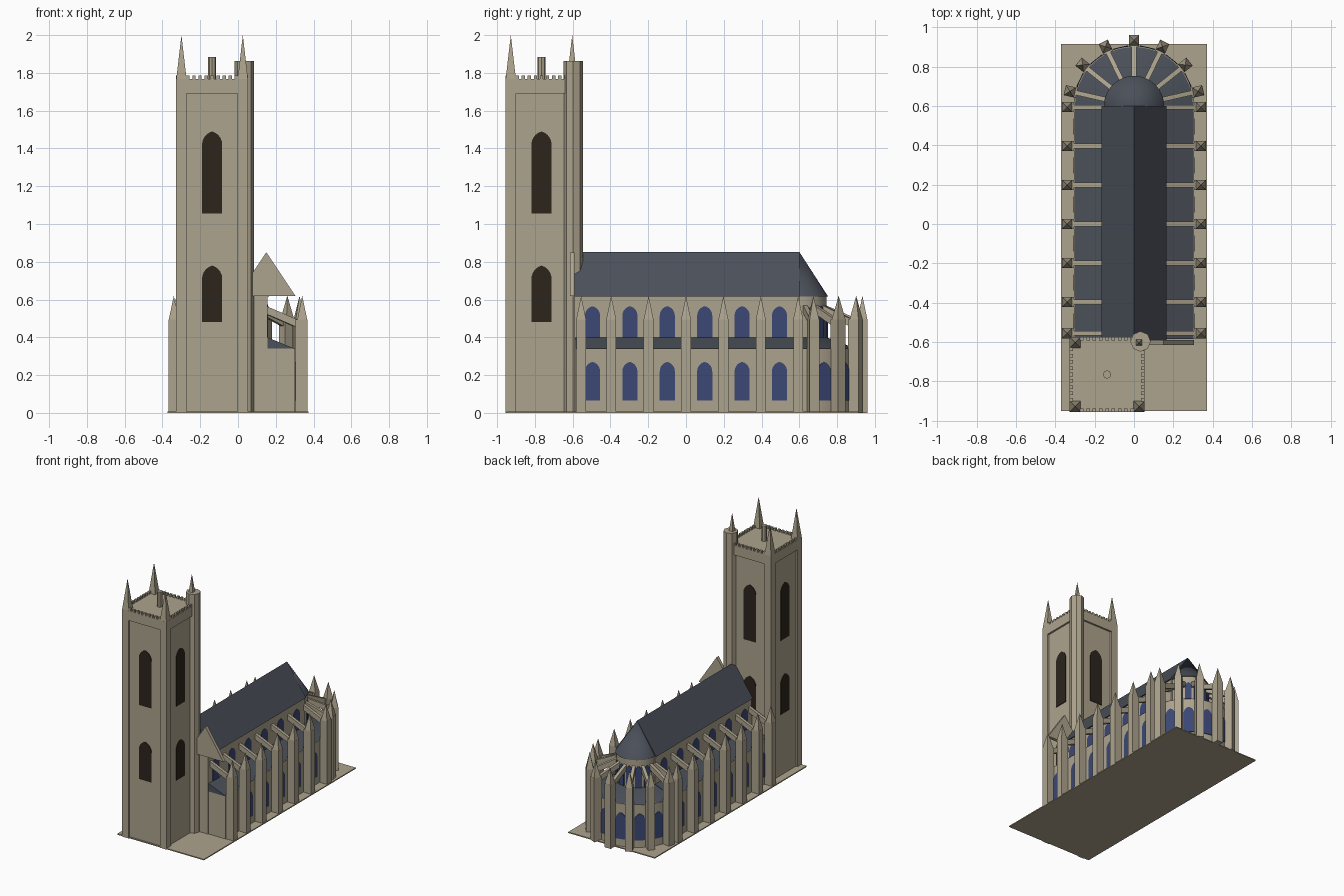
import bpy, bmesh
from math import pi, sin, cos, atan2, radians
from mathutils import Matrix

if "Cube" in bpy.data.objects:
    bpy.data.objects.remove(bpy.data.objects["Cube"])


def material(name, rgb):
    m = bpy.data.materials.new(name)
    m.diffuse_color = (*rgb, 1)
    m.use_nodes = True
    m.node_tree.nodes["Principled BSDF"].inputs["Base Color"].default_value = m.diffuse_color
    return m


STONE = material("stone", (0.42, 0.37, 0.27))
SLATE = material("slate", (0.07, 0.08, 0.10))
GLASS = material("blue_glass", (0.045, 0.065, 0.18))
DARK = material("dark_opening", (0.025, 0.018, 0.012))
I4 = Matrix.Identity(4)


def finish(bm, name, mat, smooth=False):
    bmesh.ops.recalc_face_normals(bm, faces=bm.faces)
    me = bpy.data.meshes.new(name)
    bm.to_mesh(me)
    bm.free()
    me.materials.append(mat)
    ob = bpy.data.objects.new(name, me)
    bpy.context.collection.objects.link(ob)
    if smooth:
        bpy.ops.object.select_all(action='DESELECT')
        ob.select_set(True)
        bpy.context.view_layer.objects.active = ob
        bpy.ops.object.shade_smooth_by_angle(angle=radians(30))


def prism(bm, pts, y0, y1, M=I4):
    """XZ polygon extruded from y0 to y1."""
    f = bm.faces.new([bm.verts.new(M @ Matrix.Translation((x, y0, z)).translation) for x, z in pts])
    r = bmesh.ops.extrude_face_region(bm, geom=[f])
    vs = [v for v in r['geom'] if isinstance(v, bmesh.types.BMVert)]
    bmesh.ops.translate(bm, verts=vs, vec=M.to_3x3() @ Matrix.Translation((0, y1 - y0, 0)).translation)


def box(bm, x0, x1, y0, y1, z0, z1, M=I4):
    prism(bm, [(x0, z0), (x1, z0), (x1, z1), (x0, z1)], y0, y1, M)


def cone(bm, x, y, z0, z1, r0, r1, n, M=I4, turn=0):
    T = M @ Matrix.Translation((x, y, (z0 + z1) / 2)) @ Matrix.Rotation(turn, 4, 'Z')
    bmesh.ops.create_cone(bm, cap_ends=True, segments=n, radius1=r0, radius2=r1,
                          depth=z1 - z0, matrix=T)


def spire(bm, x, y, z0, z1, half, M=I4):
    cone(bm, x, y, z0, z1, half * 2 ** 0.5, 0, 4, M, pi / 4)


def place(x, y, a=0):
    return Matrix.Translation((x, y, 0)) @ Matrix.Rotation(a, 4, 'Z')


def window(bm, M, dist, w, z0, z1, rise):
    """Pointed-arch panel standing on the local +X side at the given distance."""
    a = w / 2
    R = (a * a + rise * rise) / (2 * a)
    end = atan2(rise, R - a)
    right = [(a - R + R * cos(end * i / 5), z1 - rise + R * sin(end * i / 5)) for i in range(6)]
    pts = [(-a, z0), (a, z0)] + right + [(-x, z) for x, z in right[-2::-1]]
    prism(bm, pts, -0.016, 0.004, M @ Matrix.Translation((dist, 0, 0)) @ Matrix.Rotation(-pi / 2, 4, 'Z'))


APSE_Y, BAY = 0.6, 0.198
sides = (0, pi)

# Ground slab
bm = bmesh.new()
box(bm, -0.372, 0.372, -0.95, 0.914, 0, 0.008)
finish(bm, "base_slab", STONE)

# Aisle and nave walls, with rounded east end
bm = bmesh.new()
box(bm, -0.303, 0.303, -0.585, APSE_Y, 0, 0.34)
finish(bm, "aisle_walls", STONE)
bm = bmesh.new()
box(bm, -0.155, 0.155, -0.59, APSE_Y, 0, 0.618)
finish(bm, "nave_walls", STONE)
bm = bmesh.new()
cone(bm, 0, APSE_Y, 0, 0.34, 0.303, 0.303, 48)
finish(bm, "apse_aisle_wall", STONE, True)
bm = bmesh.new()
cone(bm, 0, APSE_Y, 0, 0.618, 0.145, 0.145, 48)
finish(bm, "apse_upper_wall", STONE, True)

# Roofs
bm = bmesh.new()
prism(bm, [(-0.305, 0.338), (0.305, 0.338), (0.155, 0.4), (-0.155, 0.4)], -0.585, APSE_Y)
finish(bm, "aisle_roof", SLATE)
bm = bmesh.new()
cone(bm, 0, APSE_Y, 0.338, 0.4, 0.305, 0.145, 48)
finish(bm, "apse_aisle_roof", SLATE, True)
bm = bmesh.new()
prism(bm, [(-0.165, 0.615), (0.165, 0.615), (0, 0.852)], -0.59, APSE_Y)
finish(bm, "nave_roof", SLATE)
bm = bmesh.new()
cone(bm, 0, APSE_Y, 0.615, 0.852, 0.153, 0, 32)
finish(bm, "apse_roof", SLATE, True)

# Offset gable beside the tower
bm = bmesh.new()
prism(bm, [(-0.005, 0.618), (0.305, 0.618), (0.15, 0.85)], -0.615, -0.59)
finish(bm, "front_gable", STONE)

# Buttress piers, pinnacles and flying arches, along the sides and around the apse
spots = [(place(0, y, a), 0.34) for a in sides
         for y in [-0.555] + [-0.396 + BAY * i for i in range(6)]]
spots += [(place(0, APSE_Y, (i + 0.5) * pi / 7), 0.334) for i in range(7)]
piers, pins, flyers = bmesh.new(), bmesh.new(), bmesh.new()
for M, r in spots:
    box(piers, r - 0.035, r + 0.027, -0.026, 0.026, 0, 0.495, M)
    spire(pins, r, 0, 0.495, 0.62, 0.026, M)
    prism(flyers, [(0.135, 0.53), (0.32, 0.45), (0.32, 0.492), (0.135, 0.572)], -0.012, 0.012, M)
finish(piers, "buttress_piers", STONE)
finish(pins, "pier_pinnacles", STONE)
finish(flyers, "flying_buttresses", STONE)

# Nave and apse windows
low, high = bmesh.new(), bmesh.new()
for a in sides:
    for i in range(6):
        M = place(0, -0.495 + BAY * i, a)
        window(low, M, 0.303, 0.08, 0.065, 0.27, 0.05)
        window(high, M, 0.155, 0.08, 0.39, 0.565, 0.05)
for i in range(1, 7):
    M = place(0, APSE_Y, i * pi / 7)
    window(low, M, 0.303, 0.075, 0.065, 0.27, 0.05)
    window(high, M, 0.145, 0.048, 0.39, 0.565, 0.04)
finish(low, "aisle_windows", GLASS)
finish(high, "upper_windows", GLASS)

# Tower
TX, TY, H = -0.137, -0.765, 0.19
T = place(TX, TY)
bm = bmesh.new()
box(bm, -0.176, 0.176, -0.176, 0.176, 0, 1.72, T)
finish(bm, "tower_body", STONE)
bm = bmesh.new()
box(bm, -H, H, -H, H, 1.692, 1.767, T)
finish(bm, "tower_parapet", STONE)

posts, spires, merlons, openings = (bmesh.new() for _ in range(4))
c = H - 0.0275
for k in range(4):
    M = place(TX, TY, k * pi / 2)
    box(posts, c - 0.0275, H, c - 0.0275, H, 0, 1.765, M)
    spire(spires, c, c, 1.765, 2.0, 0.0275, M)
    for i in range(-4, 5):
        box(merlons, H - 0.018, H, i * 0.032 - 0.009, i * 0.032 + 0.009, 1.76, 1.785, M)
    window(openings, M, 0.176, 0.107, 0.48, 0.78, 0.07)
    window(openings, M, 0.176, 0.107, 1.055, 1.49, 0.07)
finish(posts, "tower_corner_buttresses", STONE)
finish(spires, "tower_spires", STONE)
finish(merlons, "tower_battlements", STONE)
finish(openings, "tower_openings", DARK)

# Stair turret and small central flue
bm = bmesh.new()
cone(bm, 0.033, -0.597, 0, 1.862, 0.052, 0.052, 8)
finish(bm, "stair_turret", STONE)
bm = bmesh.new()
cone(bm, TX, TY, 1.75, 1.885, 0.021, 0.021, 8)
finish(bm, "tower_flue", STONE)
